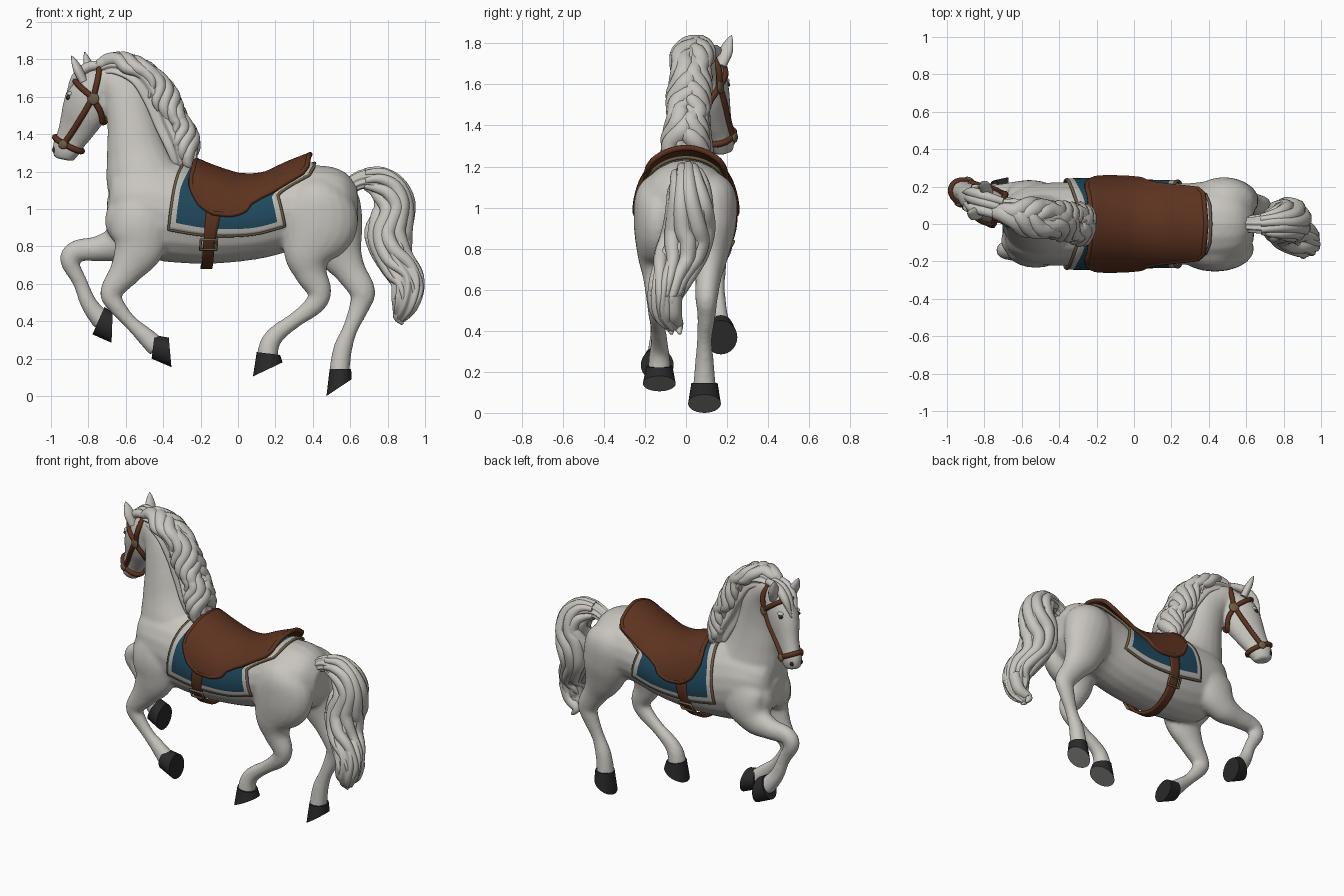
import bpy, bmesh, math
from mathutils import Vector as V

if "Cube" in bpy.data.objects:
    bpy.data.objects.remove(bpy.data.objects["Cube"])

def mat(name, *c):
    m = bpy.data.materials.new(name)
    m.diffuse_color = (*c, 1)
    m.use_nodes = True
    m.node_tree.nodes["Principled BSDF"].inputs["Base Color"].default_value = m.diffuse_color
    return m
COAT = mat("white_coat", .58, .56, .52)
BROWN = mat("saddle_leather", .11, .033, .014)
BLUE = mat("blue_cloth", .014, .066, .11)
TRIM = mat("grey_trim", .5, .485, .45)
HOOF = mat("hoof_black", .022, .022, .022)
SOLE = mat("hind_sole_grey", .25, .25, .24)
BRASS = mat("brass", .15, .11, .06)
DARK = mat("eye_dark", .03, .025, .02)
Y = V((0, 1, 0))

def samp(p, t):
    # Catmull-Rom sample of a list of tuples at index t
    i = max(0, min(int(t), len(p) - 2)); f = t - i
    a, b, c, d = p[max(i - 1, 0)], p[i], p[i + 1], p[min(i + 2, len(p) - 1)]
    return [.5 * (2*B + (C - A)*f + (2*A - 5*B + 4*C - D)*f*f + (3*B - A - 3*C + D)*f**3)
            for A, B, C, D in zip(a, b, c, d)]

def look(tab, x):
    # linear table lookup on the first column
    for a, b in zip(tab, tab[1:]):
        if x <= b[0]:
            f = max(0, (x - a[0]) / (b[0] - a[0]))
            return [p + (q - p) * f for p, q in zip(a, b)]
    return list(tab[-1])

def point(p, t, ang, k=1, off=0, side=Y):
    # point on the elliptical section (x, y, z, side radius, depth radius)
    n = len(p) - 1
    t = max(0, min(n, t))
    x, y, z, rs, rn = samp(p, t)
    T = (V(samp(p, min(n, t + .05))[:3]) - V(samp(p, max(0, t - .05))[:3])).normalized()
    S = (side - T * side.dot(T)).normalized()
    N = S.cross(T)
    return V((x, y, z)) + S * (rs*k + off) * math.cos(ang) + N * (rn*k + off) * math.sin(ang)

def skin(bm, rings):
    for a, b in zip(rings, rings[1:]):
        for j in range(len(a)):
            bm.faces.new((a[j], a[j-1], b[j-1], b[j]))
    bm.faces.new(rings[0])
    return bm.faces.new(rings[-1])

def loft(bm, p, side=Y, seg=20, step=6, ribs=0, depth=0, twist=0):
    rings = []
    for i in range((len(p) - 1) * step + 1):
        ring = []
        for j in range(seg):
            a = 2 * math.pi * j / seg
            k = 1 + depth * math.cos(ribs * a + twist * i / step)
            ring.append(bm.verts.new(point(p, i / step, a, k, 0, side)))
        rings.append(ring)
    return skin(bm, rings)

def finish(bm, name, *mats, angle=50):
    bmesh.ops.recalc_face_normals(bm, faces=bm.faces)
    me = bpy.data.meshes.new(name)
    bm.to_mesh(me); bm.free()
    for m in mats:
        me.materials.append(m)
    me.shade_smooth()
    me.set_sharp_from_angle(angle=math.radians(angle))
    ob = bpy.data.objects.new(name, me)
    bpy.context.collection.objects.link(ob)
    return ob

def tube(name, pts, r, m, cyclic=False):
    cu = bpy.data.curves.new(name, 'CURVE')
    cu.dimensions = '3D'; cu.bevel_depth = r; cu.bevel_resolution = 2
    s = cu.splines.new('POLY'); s.points.add(len(pts) - 1)
    for q, v in zip(s.points, pts):
        q.co = (*v, 1)
    s.use_cyclic_u = cyclic
    cu.materials.append(m)
    bpy.context.collection.objects.link(bpy.data.objects.new(name, cu))

def ball(name, loc, scale, m, axis=None):
    bm = bmesh.new()
    bmesh.ops.create_uvsphere(bm, u_segments=16, v_segments=10, radius=1)
    ob = finish(bm, name, m)
    ob.location, ob.scale = loc, scale
    if axis:
        ob.rotation_euler = axis.to_track_quat('Z', 'Y').to_euler()

# Body: overlapping lofts fused by a voxel remesh
TORSO = [(x, 0, (a + b) / 2, w, (b - a) / 2) for x, a, b, w in (
    (-.70, .95, 1.06, .05), (-.67, .845, 1.165, .14), (-.55, .77, 1.26, .21), (-.35, .715, 1.25, .225),
    (-.15, .705, 1.185, .225), (.08, .73, 1.155, .218), (.28, .78, 1.205, .218), (.44, .79, 1.235, .23),
    (.57, .84, 1.205, .19), (.64, .93, 1.12, .09))]
NECK = [(-.42, 0, 1, .19, .2), (-.5, 0, 1.15, .165, .205), (-.54, .01, 1.3, .125, .165),
        (-.565, .02, 1.45, .1, .135), (-.6, .04, 1.6, .085, .12), (-.68, .07, 1.69, .075, .09), (-.76, .1, 1.68, .06, .07)]
HEAD = [(-.7, .07, 1.71, .065, .07), (-.78, .1, 1.62, .09, .125), (-.82, .12, 1.53, .088, .128),
        (-.86, .145, 1.44, .07, .105), (-.895, .165, 1.37, .06, .085), (-.92, .175, 1.315, .06, .078), (-.93, .18, 1.265, .045, .055)]
L = V((.4, .92, 0)).normalized()
FORE_R = [(-.47, -.09, 1.16, .07, .09), (-.52, -.13, .95, .1, .16), (-.53, -.14, .8, .085, .14),
          (-.6, -.14, .67, .065, .088), (-.68, -.14, .555, .05, .058), (-.655, -.14, .49, .043, .048),
          (-.58, -.14, .4, .035, .038), (-.5, -.14, .325, .043, .048), (-.43, -.14, .258, .055, .058)]
FORE_L = [(-.47, .09, 1.16, .07, .09), (-.53, .13, .95, .1, .16), (-.62, .14, .83, .09, .11),
          (-.74, .15, .79, .062, .07), (-.865, .15, .775, .05, .058), (-.9, .15, .72, .047, .05),
          (-.845, .155, .61, .035, .04), (-.795, .16, .49, .042, .046), (-.72, .17, .395, .055, .058)]
HIND_R = [(.44, -.07, 1.16, .06, .08), (.43, -.11, 1.06, .13, .17), (.43, -.135, .92, .12, .21), (.38, -.14, .76, .095, .14),
          (.39, -.14, .66, .07, .09), (.435, -.14, .56, .055, .065), (.41, -.14, .49, .045, .055),
          (.31, -.135, .41, .037, .042), (.215, -.13, .34, .042, .047), (.17, -.13, .28, .05, .053), (.155, -.13, .2, .058, .058)]
HIND_L = [(.46, .07, 1.16, .06, .08), (.47, .11, 1.06, .13, .17), (.5, .125, .92, .12, .17), (.54, .12, .78, .09, .13),
          (.6, .11, .67, .065, .085), (.665, .1, .56, .055, .07), (.65, .1, .48, .045, .055),
          (.6, .09, .36, .037, .042), (.565, .09, .27, .044, .05), (.55, .09, .2, .05, .053), (.54, .09, .11, .058, .055)]
bm = bmesh.new()
for p in (TORSO, NECK, FORE_R, FORE_L, HIND_R, HIND_L):
    loft(bm, p)
loft(bm, HEAD, L)
for s in (-1, 1):  # breast muscles
    loft(bm, [(-.55, s*.08, 1.1, .06, .07), (-.59, s*.09, 1.0, .085, .1), (-.61, s*.09, .92, .085, .1), (-.58, s*.1, .83, .05, .07)])
body = finish(bm, "horse_body", COAT)
r = body.modifiers.new("fuse", 'REMESH')
r.mode = 'VOXEL'; r.voxel_size = .012; r.use_smooth_shade = True
s = body.modifiers.new("soften", 'SMOOTH')
s.factor = .5; s.iterations = 8

# Hooves: black wall, hind soles grey; two side-view edges (top, sole) each
for name, y, top, sole, under in (
        ("front_right", -.14, ((-.446, .326), (-.462, .2)), ((-.37, .312), (-.356, .155)), HOOF),
        ("front_left", .17, ((-.714, .476), (-.778, .33)), ((-.67, .45), (-.676, .285)), HOOF),
        ("hind_right", -.13, ((.1, .235), (.225, .22)), ((.08, .105), (.238, .18)), SOLE),
        ("hind_left", .09, ((.49, .145), (.605, .145)), ((.473, 0), (.607, .09)), SOLE)):
    bm = bmesh.new()
    rings = []
    for (a, b), ry in ((top, .064), (sole, .08)):
        a, b = V((a[0], y, a[1])), V((b[0], y, b[1]))
        rings.append([bm.verts.new((a + b) / 2 + (b - a) / 2 * math.cos(q) + Y * ry * math.sin(q))
                      for q in (math.pi * k / 14 for k in range(28))])
    skin(bm, rings).material_index = 1
    finish(bm, name + "_hoof", HOOF, under, angle=35)

# Tail: grooved core with wavy twisted locks
TAIL = [(.59, 0, 1.12, .04, .04), (.68, 0, 1.16, .05, .05), (.785, .01, 1.125, .075, .075), (.84, .02, 1.01, .09, .085),
        (.805, .01, .87, .1, .105), (.835, -.04, .74, .1, .08), (.905, -.09, .62, .085, .085), (.895, -.1, .5, .07, .07), (.86, -.06, .41, .025, .03)]
bm = bmesh.new()
loft(bm, TAIL, seg=60, ribs=9, depth=.1, twist=.5)
for k in range(9):
    a0 = k * math.pi * 2 / 9
    end = 6.9 + 1.1 * ((k * 5) % 9) / 9
    q = []
    for j in range(11):
        t = 1 + (end - 1) * j / 10
        w = .008 + .036 * math.sin(math.pi * min(1, j / 10 + .08))
        q.append((*point(TAIL, t, a0 + .3 * t + .3 * math.sin(1.8 * t + k), .86), w, w))
    loft(bm, q, seg=10, step=4)
for y0 in (-.03, .01):  # curled tip
    loft(bm, [(.955, y0 - .07, .58, .04, .04), (.92, y0 - .07, .48, .04, .04), (.855, y0 - .05, .43, .028, .028), (.88, y0 - .04, .385, .008, .008)], seg=10)
finish(bm, "tail", COAT, angle=80)

# Mane: grooved crest with wavy locks sweeping to both sides, and a forelock
MANE = [(-.76, .09, 1.725, .035, .03), (-.66, .06, 1.755, .07, .055), (-.53, .03, 1.71, .085, .08), (-.435, .02, 1.59, .085, .095),
        (-.37, .01, 1.46, .085, .095), (-.315, 0, 1.35, .095, .09), (-.29, 0, 1.24, .085, .065), (-.31, 0, 1.19, .04, .04)]
bm = bmesh.new()
loft(bm, MANE, seg=60, ribs=9, depth=.12, twist=.9)
for k in range(16):
    s = 1 if k % 2 else -1
    q = []
    for j in range(7):
        t = .1 + k * .3 + j * .36
        a = math.radians(270 + s * (-12 + 19 * j + 16 * math.sin(j * 1.9 + k)))
        w = (.014, .036, .046, .044, .04, .03, .006)[j]
        q.append((*point(MANE, t, a, .9), w, w * .85))
    loft(bm, q, seg=10, step=5)
for d in (-.03, .015, .05):
    loft(bm, [(-.7, .07 + d, 1.77, .02, .02), (-.8, .1 + d, 1.76, .028, .028), (-.87, .12 + d, 1.7, .026, .024), (-.915, .14 + d * .6, 1.6, .004, .004)], seg=10)
finish(bm, "mane", COAT, angle=80)

# Ears, eyes, nostrils
for name, a, b in (("right", V((-.825, .05, 1.68)), V((-.89, .06, 1.82))), ("left", V((-.775, .17, 1.69)), V((-.82, .222, 1.84)))):
    bm = bmesh.new()
    loft(bm, [(*a, .026, .022), (*a.lerp(b, .45), .036, .024), (*a.lerp(b, .8), .02, .014), (*b, .002, .002)], L, 14)
    finish(bm, name + "_ear", COAT)
for name, d in (("right", 1), ("left", -1)):
    ball(name + "_eye", point(HEAD, 1.62, math.radians(90 + d * 46), 1, -.008, L), (.017, .017, .013), DARK)
    ball(name + "_brow", point(HEAD, 1.42, math.radians(90 + d * 44), 1, -.014, L), (.024, .024, .014), COAT)
    ball(name + "_nostril", point(HEAD, 5.2, math.radians(90 + d * 40), 1, -.006, L), (.011, .011, .016), DARK)

# Bridle straps following the head surface
def strap(name, keys, r=.016, cyclic=False):
    pts = []
    for i in range((len(keys) - 1) * 8 + 1):
        t, a = samp(keys, i / 8)
        pts.append(point(HEAD, t, math.radians(a), 1, .002, L))
    tube(name, pts, r, BROWN, cyclic)
strap("noseband", [(4.4, a) for a in range(0, 351, 30)], cyclic=True)
strap("browband", [(.95, a) for a in range(-24, 205, 38)])
strap("throat_strap", [(.95, 204), (1.4, 225), (1.9, 250), (2.1, 270), (1.9, 290), (1.4, 315), (.95, 336)])
for name, a, d in (("right", 180, 24), ("left", 0, -24)):
    strap(name + "_cheek_strap", [(.95, a + d), (2, a + d * .7), (3, a + d * .4), (4.4, a)])
    for part, t, b, r in (("brow_rosette", .97, a + d, .034), ("bit_ring", 4.45, a, .026)):
        ball(name + "_" + part, point(HEAD, t, math.radians(b), 1, .013, L), (r, r, .012), BRASS, L if a == 0 else -L)
R24 = math.radians(24)
crown = [point(HEAD, .95, math.pi + R24, 1, .004, L), point(HEAD, .3, math.pi, 1, .012, L), V((-.73, .08, 1.78)),
         point(HEAD, .3, 0, 1, .012, L), point(HEAD, .95, -R24, 1, .004, L)]
tube("crown_strap", [samp(crown, i / 8) for i in range(33)], .016, BROWN)

# Tack draped over the torso: rows are (angle from top, x start, x end)
DENSE = [samp(TORSO, i / 6) for i in range(55)]
LIFT = [(-.3, .025), (-.2, .03), (0, 0), (.15, 0), (.3, .025), (.4, .04)]

def drape(name, rows, a0, a1, off, thick, mats, nu=36, nv=48, lift=0):
    grid = []
    for j in range(nv + 1):
        a = a0 + (a1 - a0) * j / nv
        _, x0, x1 = look(rows, min(abs(a), 360 - abs(a)))
        row = []
        for i in range(nu + 1):
            x = x0 + (x1 - x0) * i / nu
            _, _, z, w, h = look(DENSE, x)
            c = math.cos(math.radians(a))
            up = lift * look(LIFT, x)[1] * max(0, min(1, 1.5 * c))
            row.append(V((x, (w + off) * math.sin(math.radians(a)), z + (h + off) * c + up)))
        grid.append(row)
    bm = bmesh.new()
    vs = [[bm.verts.new(p) for p in row] for row in grid]
    for j in range(nv):
        for i in range(nu):
            f = bm.faces.new((vs[j][i], vs[j][i+1], vs[j+1][i+1], vs[j+1][i]))
            f.material_index = int(len(mats) > 1 and min(i, j, nu - 1 - i, nv - 1 - j) < 2)
    ob = finish(bm, name, *mats)
    m = ob.modifiers.new("thickness", 'SOLIDIFY')
    m.thickness = thick; m.offset = 0
    return grid

def border(g, k):
    g = [row[k:len(row) - k] for row in g[k:len(g) - k]]
    return g[0] + [r[-1] for r in g[1:-1]] + g[-1][::-1] + [r[0] for r in g[-2:0:-1]]

g = drape("saddle_blanket", [(0, -.29, .41), (25, -.3, .405), (42, -.32, .38), (52, -.33, .29), (62, -.34, .21), (90, -.36, .235), (110, -.37, .25)],
          -110, 110, .012, .014, (BLUE, TRIM))
tube("blanket_edge_piping", border(g, 0), .009, BRASS, True)
tube("blanket_inner_piping", border(g, 2), .007, BROWN, True)
g = drape("saddle", [(0, -.22, .385), (40, -.24, .37), (49, -.25, .34), (54, -.25, .25), (60, -.25, .12), (67, -.235, .065), (76, -.205, .04), (80, -.17, .01), (83, -.13, -.04)],
          -83, 83, .025, .022, (BROWN,), lift=1, nv=72)
tube("saddle_rim", border(g, 0), .014, BROWN, True)
drape("girth_strap", [(78, -.17, -.09), (120, -.185, -.125), (180, -.2, -.14)], 78, 282, .016, .018, (BROWN,), nu=4)

# Girth buckles
for name, s in (("right", -1), ("left", 1)):
    _, _, z, w, h = look(DENSE, -.155)
    pts = []
    for x, a in ((-.198, 114), (-.112, 114), (-.116, 127), (-.202, 127)):
        a = math.radians(a)
        pts.append(V((x, s * (w + .028) * math.sin(a), z + (h + .028) * math.cos(a))))
    tube(name + "_girth_buckle", pts, .009, BRASS, True)
